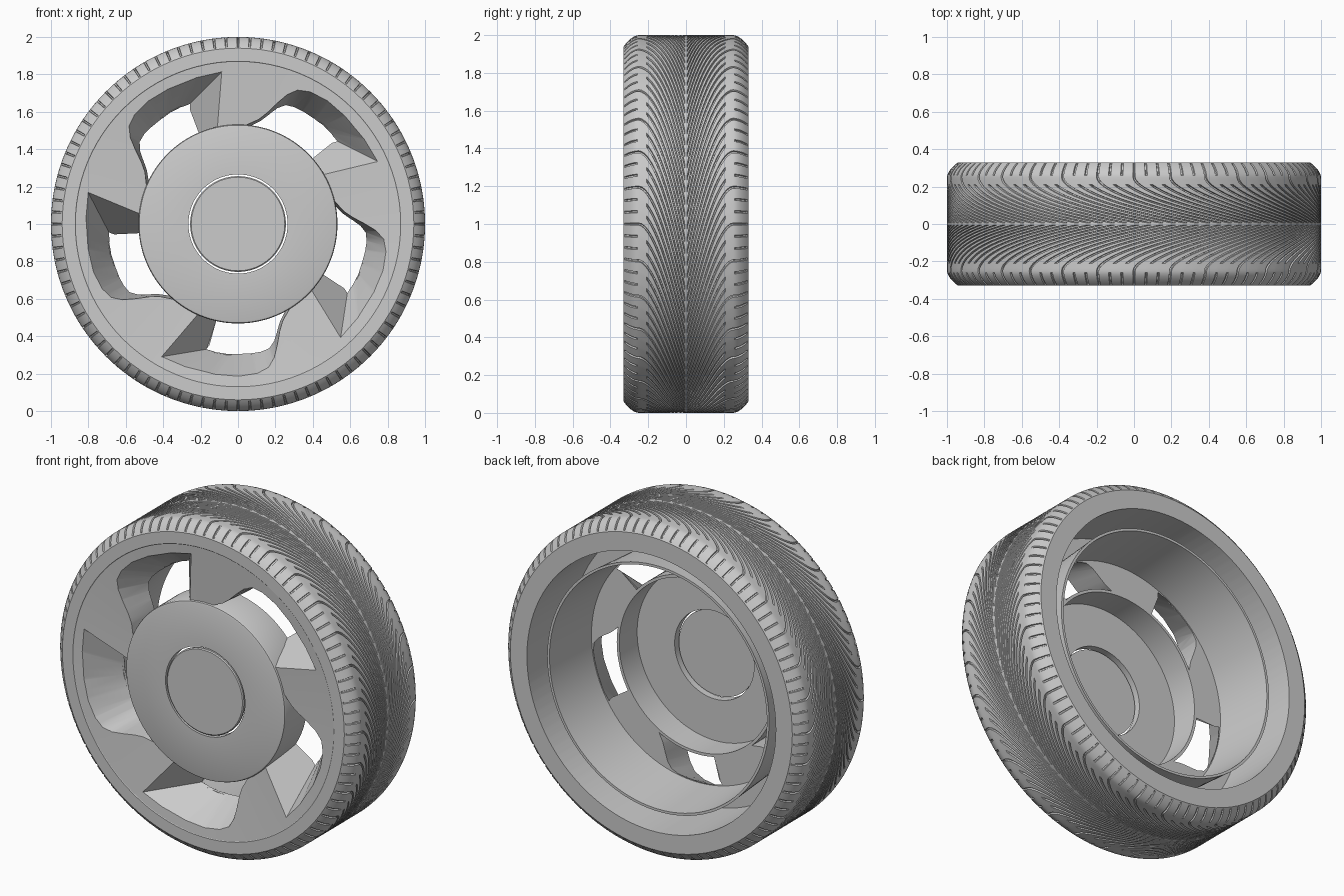
import bpy, bmesh, math

cube = bpy.data.objects.get("Cube")
if cube:
    bpy.data.objects.remove(cube, do_unlink=True)

grey = bpy.data.materials.new("plain_grey")
grey.use_nodes = True
COLOR = (0.6, 0.6, 0.6, 1)
grey.diffuse_color = COLOR
grey.node_tree.nodes["Principled BSDF"].inputs["Base Color"].default_value = COLOR


def polar(r, a, y):
    """Point on the wheel: a runs clockwise from the top, seen from the front."""
    return (r * math.sin(a), y, 1 + r * math.cos(a))


def finish(name, bm):
    bmesh.ops.recalc_face_normals(bm, faces=bm.faces)
    mesh = bpy.data.meshes.new(name)
    bm.to_mesh(mesh)
    bm.free()
    mesh.materials.append(grey)
    obj = bpy.data.objects.new(name, mesh)
    bpy.context.collection.objects.link(obj)
    return obj


def smooth(obj, angle=30):
    bpy.ops.object.select_all(action='DESELECT')
    obj.select_set(True)
    bpy.context.view_layer.objects.active = obj
    bpy.ops.object.shade_smooth_by_angle(angle=math.radians(angle))


def skin(bm, rings):
    """Join closed rings of points into a closed tube, last ring to first."""
    loops = [[bm.verts.new(p) for p in ring] for ring in rings]
    n = len(loops[0])
    for a, b in zip(loops, loops[1:] + loops[:1]):
        for i in range(n):
            j = (i + 1) % n
            bm.faces.new((a[i], a[j], b[j], b[i]))


def lathe(name, profile, segments=128):
    """Closed ring from a closed (radius, y) profile."""
    bm = bmesh.new()
    skin(bm, [[polar(r, math.tau * i / segments, y) for i in range(segments)]
              for r, y in profile])
    return finish(name, bm)


# Tyre: grid columns follow the swept V grooves, so each groove is a sunk strip
PITCHES, LINES = 32, 3
STEP = math.tau / (PITCHES * LINES)
HALF = [0, .006, .012, .03, .05, .07, .09, .11, .13, .15, .165, .18, .19, .2, .21,
        .22, .235, .25, .258, .268, .28, .295, .308, .318, .325, .33]


def tread_radius(a):
    t = max(0, (a - .245) / .085)
    return 1 - .06 * t ** 2


def sweep(a):
    return .7 * max(0, (.25 - a) / .25) ** 1.75


def groove_depth(line, a):
    if a < .01 or a > .32:
        return 0
    if line == 0 or a < .205 or a > .265:
        return .01
    return 0


def tread_ring(y):
    a, ring = abs(y), []
    width = .006 + .007 * min(1, max(0, (.25 - a) / .1))
    for k in range(PITCHES * LINES):
        d = groove_depth(k % LINES, a)
        for offset, sunk in ((-1, 0), (-.6, 1), (.6, 1), (1, 0)):
            angle = k * STEP + sweep(a) + offset * width
            ring.append(polar(tread_radius(a) - d * sunk, angle, y))
    return ring


def plain_ring(r, y):
    return [polar(r, k * STEP + o * .006, y)
            for k in range(PITCHES * LINES) for o in (-1, -.6, .6, 1)]


bm = bmesh.new()
rings = [tread_ring(y) for y in [-a for a in HALF[:0:-1]] + HALF]
rings += [plain_ring(r, y) for r, y in ((.83, .33), (.83, -.3), (.87, -.33))]
skin(bm, rings)
smooth(finish("tyre", bm))

# Wheel face with five directional windows, each a funnel with one ramped side
face = lathe("wheel_face", [(.872, -.328), (.8, -.322), (.525, -.3), (.525, -.1),
                            (.835, -.1), (.872, -.25)])
FRONT = [(-.2, -.42), (-.41, -.71), (-.28, -.765), (-.12, -.805), (0, -.815), (.1, -.8),
         (.16, -.77), (.192, -.72), (.208, -.66), (.225, -.57), (.24, -.52), (.28, -.45)]
BACK = [(-.09, -.42), (-.17, -.67), (-.12, -.685), (-.06, -.695), (0, -.695), (.08, -.69),
        (.13, -.68), (.17, -.66), (.195, -.62), (.21, -.57), (.225, -.52), (.26, -.45)]


def window_loop(t, turn):
    c, s = math.cos(turn), math.sin(turn)
    pts = []
    for (fx, fz), (bx, bz) in zip(FRONT, BACK):
        x, z = fx + (bx - fx) * t, fz + (bz - fz) * t
        pts.append((x * c - z * s, -.325 + .225 * t, 1 + x * s + z * c))
    return pts


bm = bmesh.new()
for i in range(5):
    loops = [[bm.verts.new(p) for p in window_loop(t, math.tau * i / 5)]
             for t in (-.1, 1.1)]
    n = len(FRONT)
    for k in range(n):
        j = (k + 1) % n
        bm.faces.new((loops[0][k], loops[0][j], loops[1][j], loops[1][k]))
    for loop in loops:
        bm.faces.new(loop)
cutter = finish("window_cutter", bm)
cutter.hide_render = True

cut = face.modifiers.new("windows", 'BOOLEAN')
cut.operation = 'DIFFERENCE'
cut.solver = 'EXACT'
cut.object = cutter
bpy.context.view_layer.objects.active = face
bpy.ops.object.modifier_apply(modifier=cut.name)
bpy.data.objects.remove(cutter, do_unlink=True)
smooth(face)

# Rim barrel behind the face
smooth(lathe("rim_barrel", [(.7, -.11), (.725, .265), (.74, .265), (.715, -.11)]))

# Hub: a cup open to the back, with a round hole in its floor
smooth(lathe("hub", [(.265, -.312), (.52, -.312), (.528, -.309), (.532, -.3),
                     (.532, -.1), (.515, -.1), (.515, -.27), (.265, -.27)]))

# Centre cap, set in the hole with a thin gap around it
bm = bmesh.new()
SEG = 96
loops = [[bm.verts.new(polar(r, math.tau * i / SEG, y)) for i in range(SEG)]
         for r, y in ((.25, -.315), (.256, -.31), (.256, -.298))]
for a, b in zip(loops, loops[1:]):
    for i in range(SEG):
        bm.faces.new((a[i], a[(i + 1) % SEG], b[(i + 1) % SEG], b[i]))
bm.faces.new(loops[0])
bm.faces.new(loops[-1])
smooth(finish("centre_cap", bm))
